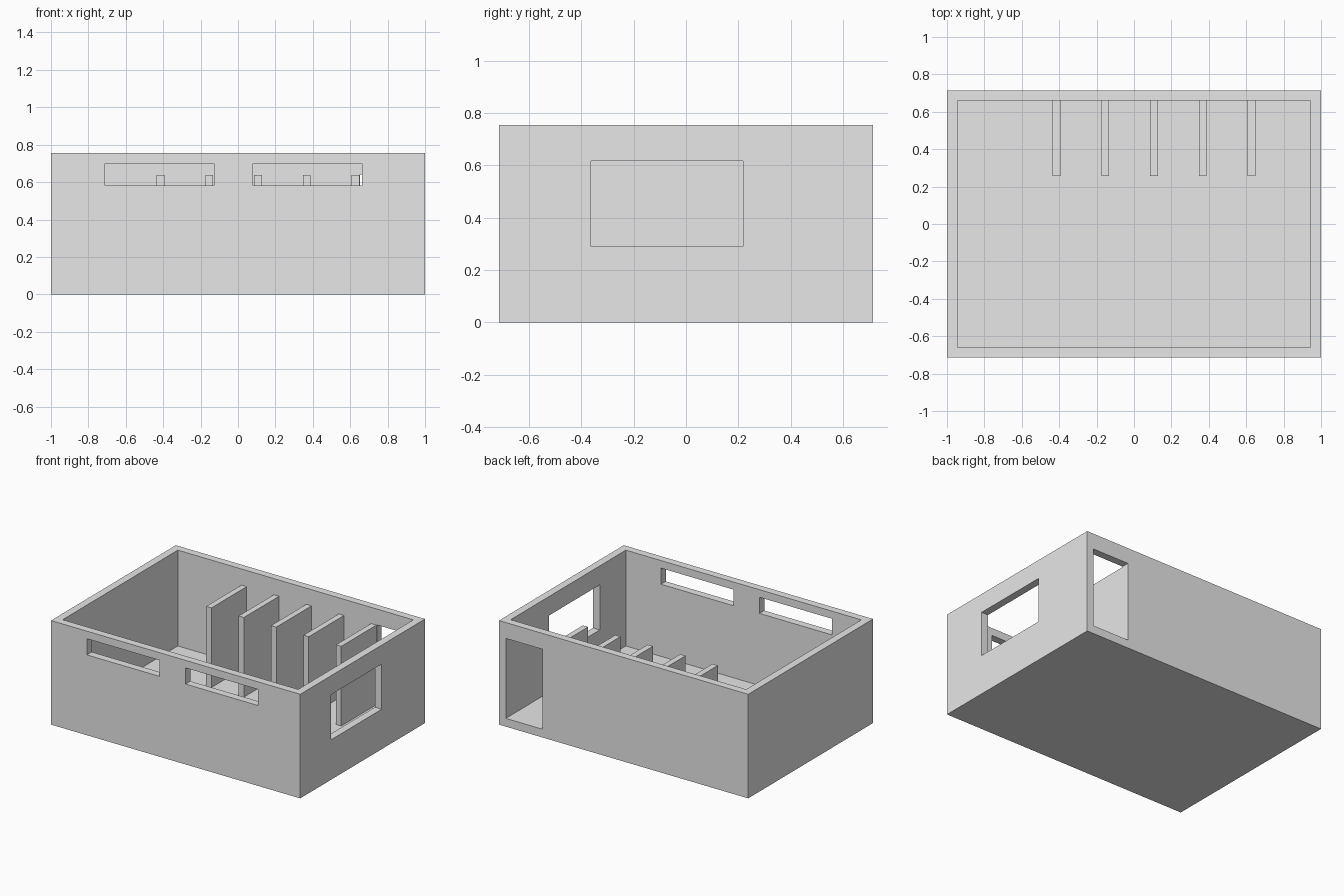
import bpy

cube = bpy.data.objects.get("Cube")
if cube:
    bpy.data.objects.remove(cube, do_unlink=True)

# One plain grey for the whole building
grey = bpy.data.materials.new("plain_grey")
grey.use_nodes = True
colour = (0.8, 0.8, 0.8, 1)
grey.diffuse_color = colour
grey.node_tree.nodes["Principled BSDF"].inputs["Base Color"].default_value = colour


def box(name, x, y, z):
    """Axis-aligned box from (low, high) pairs."""
    bpy.ops.mesh.primitive_cube_add(size=1)
    ob = bpy.context.object
    ob.name = name
    ob.location = [(a + b) / 2 for a, b in (x, y, z)]
    ob.scale = [b - a for a, b in (x, y, z)]
    bpy.ops.object.transform_apply(location=True, rotation=False, scale=True)
    ob.data.materials.append(grey)
    return ob


def cut(target, x, y, z):
    """Cut a box-shaped opening out of the target."""
    cutter = box("cutter", x, y, z)
    cutter.hide_render = True
    mod = target.modifiers.new("opening", "BOOLEAN")
    mod.operation = "DIFFERENCE"
    mod.solver = "EXACT"
    mod.object = cutter
    bpy.context.view_layer.objects.active = target
    bpy.ops.object.modifier_apply(modifier=mod.name)
    bpy.data.objects.remove(cutter, do_unlink=True)


WIDTH, DEPTH, HEIGHT = 1.0, 0.715, 0.755
IN_X, IN_Y, FLOOR = 0.945, 0.66, 0.06

# Outer shell with an open top and a floor
shell = box("room_shell", (-WIDTH, WIDTH), (-DEPTH, DEPTH), (0, HEIGHT))
cut(shell, (-IN_X, IN_X), (-IN_Y, IN_Y), (FLOOR, 1))

# Two long slot windows in the front wall
for left in (-0.711, 0.08):
    cut(shell, (left, left + 0.583), (-0.8, -0.6), (0.583, 0.70))

# Large window in the left side wall
cut(shell, (0.9, 1.1), (-0.363, 0.219), (0.29, 0.617))

# Doorway in the back wall, level with the floor and side wall
cut(shell, (0.652, IN_X), (0.6, 0.8), (FLOOR, 0.64))

# Row of stall partitions against the back wall
for i in range(5):
    mid = -0.414 + i * 0.2605
    box(f"partition_{i + 1}", (mid - 0.021, mid + 0.021), (0.256, IN_Y), (FLOOR, 0.638))
